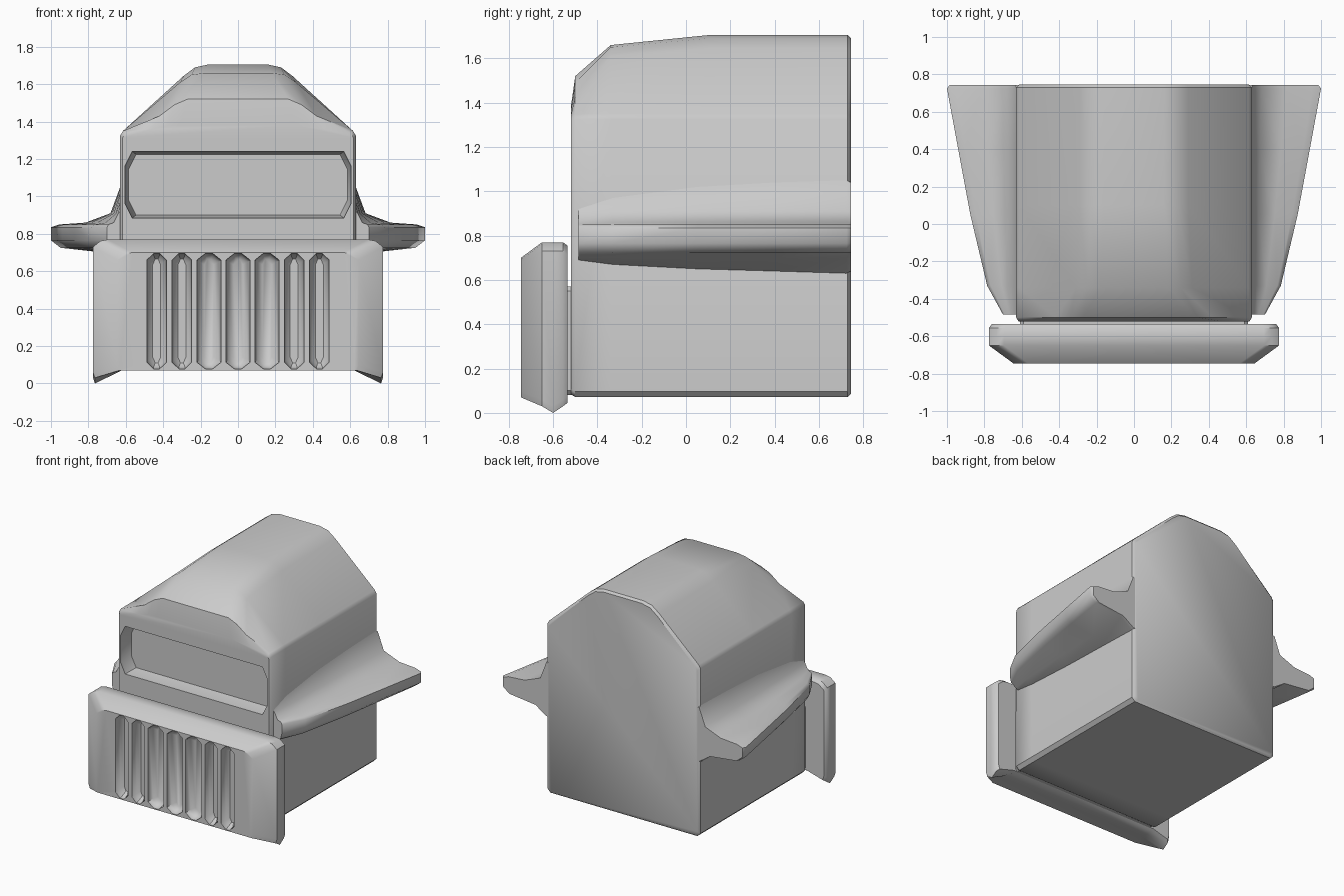
import bpy, bmesh

if "Cube" in bpy.data.objects:
    bpy.data.objects.remove(bpy.data.objects["Cube"])


def loft(name, sections):
    """Skin a list of (y, [(x, z), ...]) outlines and cap both ends."""
    bm = bmesh.new()
    rings = [[bm.verts.new((x, y, z)) for x, z in pts] for y, pts in sections]
    n = len(rings[0])
    for a, b in zip(rings, rings[1:]):
        for i in range(n):
            j = (i + 1) % n
            bm.faces.new((a[i], a[j], b[j], b[i]))
    bm.faces.new(rings[0][::-1])
    bm.faces.new(rings[-1])
    bmesh.ops.recalc_face_normals(bm, faces=bm.faces)
    me = bpy.data.meshes.new(name)
    bm.to_mesh(me)
    bm.free()
    ob = bpy.data.objects.new(name, me)
    bpy.context.collection.objects.link(ob)
    return ob


def sym(half):
    """Right half outline (bottom to top) mirrored to a closed outline."""
    return half + [(-x, z) for x, z in reversed(half)]


def slot(cx, w, z0, z1, c, d):
    """Rectangle outline with cut corners (c wide, d tall)."""
    return [(cx + sx * u, z) for sx, u, z in (
        (1, w - c, z0), (1, w, z0 + d), (1, w, z1 - d), (1, w - c, z1),
        (-1, w - c, z1), (-1, w, z1 - d), (-1, w, z0 + d), (-1, w - c, z0))]


def cut(ob, cutter):
    cutter.hide_render = True
    m = ob.modifiers.new("cut", "BOOLEAN")
    m.operation, m.solver, m.object = "DIFFERENCE", "EXACT", cutter
    bpy.context.view_layer.objects.active = ob
    bpy.ops.object.modifier_apply(modifier=m.name)
    bpy.data.objects.remove(cutter)


def smooth(ob, angle):
    bpy.ops.object.select_all(action="DESELECT")
    ob.select_set(True)
    bpy.context.view_layer.objects.active = ob
    bpy.ops.object.shade_smooth_by_angle(angle=angle)


# Main body: vaulted block with a sloping brow
def body_outline(sh, mid, top, inset=0.0):
    w = 0.63 - inset
    b = 0.072 + inset
    return sym([(w - 0.025, b), (w, b + 0.025), (w, 1.325 - inset), (w - 0.015, 1.35 - inset),
                sh, mid, (mid[0] - 0.07, top)])


body = loft("body", [
    (-0.52, body_outline((0.46, 1.36), (0.38, 1.375), 1.38, 0.012)),
    (-0.50, body_outline((0.42, 1.43), (0.34, 1.49), 1.52)),
    (-0.34, body_outline((0.31, 1.61), (0.25, 1.65), 1.66)),
    (0.10, body_outline((0.29, 1.645), (0.23, 1.69), 1.705)),
    (0.73, body_outline((0.29, 1.645), (0.23, 1.69), 1.705)),
    (0.745, body_outline((0.285, 1.63), (0.225, 1.675), 1.69, 0.015)),
])

# Front window recess
cut(body, loft("window_cutter", [
    (-0.60, slot(0, 0.605, 0.885, 1.24, 0.04, 0.08)),
    (-0.50, slot(0, 0.605, 0.885, 1.24, 0.04, 0.08)),
    (-0.42, slot(0, 0.585, 0.90, 1.225, 0.04, 0.08)),
]))
smooth(body, 0.7)


# Side fins flaring out towards the back
def fin_outline(s, tip, up, lo):
    w = tip - 0.63
    return [(s * x, z) for x, z in (
        (0.60, lo), (0.63, lo), (0.63 + 0.25 * w, 0.70), (tip - 0.14 * w, 0.725),
        (tip, 0.765), (tip, 0.835), (tip - 0.12 * w, 0.85), (0.63 + 0.5 * w, 0.86),
        (0.63 + 0.14 * w, 0.91), (0.63, up), (0.60, up))]


for side, s in (("right", 1), ("left", -1)):
    fin = loft(side + "_fin", [
        (-0.485, fin_outline(s, 0.70, 0.92, 0.69)),
        (-0.33, fin_outline(s, 0.785, 0.97, 0.67)),
        (0.05, fin_outline(s, 0.875, 1.02, 0.65)),
        (0.40, fin_outline(s, 0.94, 1.04, 0.64)),
        (0.725, fin_outline(s, 1.0, 1.05, 0.63)),
        (0.744, fin_outline(s, 0.985, 1.04, 0.64)),
    ])
    smooth(fin, 0.9)


# Grille plate with hanging corners and chamfered front
def plate_outline(w, top, foot, inset=0.0):
    return sym([(0.62, 0.07 + inset), (w - 0.01, foot), (w, foot + 0.03),
                (w, top - 0.04), (w - 0.04, top - 0.008), (w - 0.08, top)])


grille = loft("grille_plate", [
    (-0.535, plate_outline(0.76, 0.755, 0.045, 0.012)),
    (-0.555, plate_outline(0.775, 0.77, 0.03)),
    (-0.60, plate_outline(0.775, 0.77, 0.0)),
    (-0.65, plate_outline(0.775, 0.77, 0.03)),
    (-0.745, plate_outline(0.645, 0.70, 0.07)),
])

# Seven vertical grooves
for x in (-0.435, -0.30, -0.155, 0, 0.155, 0.30, 0.435):
    w = 0.052 if abs(x) > 0.2 else 0.064
    cut(grille, loft("groove_cutter", [
        (-0.80, slot(x, w, 0.078, 0.695, w * 0.7, 0.035)),
        (-0.735, slot(x, w, 0.078, 0.695, w * 0.7, 0.035)),
        (-0.705, slot(x, w * 0.8, 0.09, 0.685, w * 0.5, 0.035)),
        (-0.685, slot(x, w * 0.4, 0.11, 0.665, w * 0.25, 0.03)),
    ]))
smooth(grille, 0.7)

# Mount joining the grille to the body
loft("grille_mount", [(y, slot(0, 0.61, 0.08, 0.57, 0.02, 0.02)) for y in (-0.56, -0.50)])
